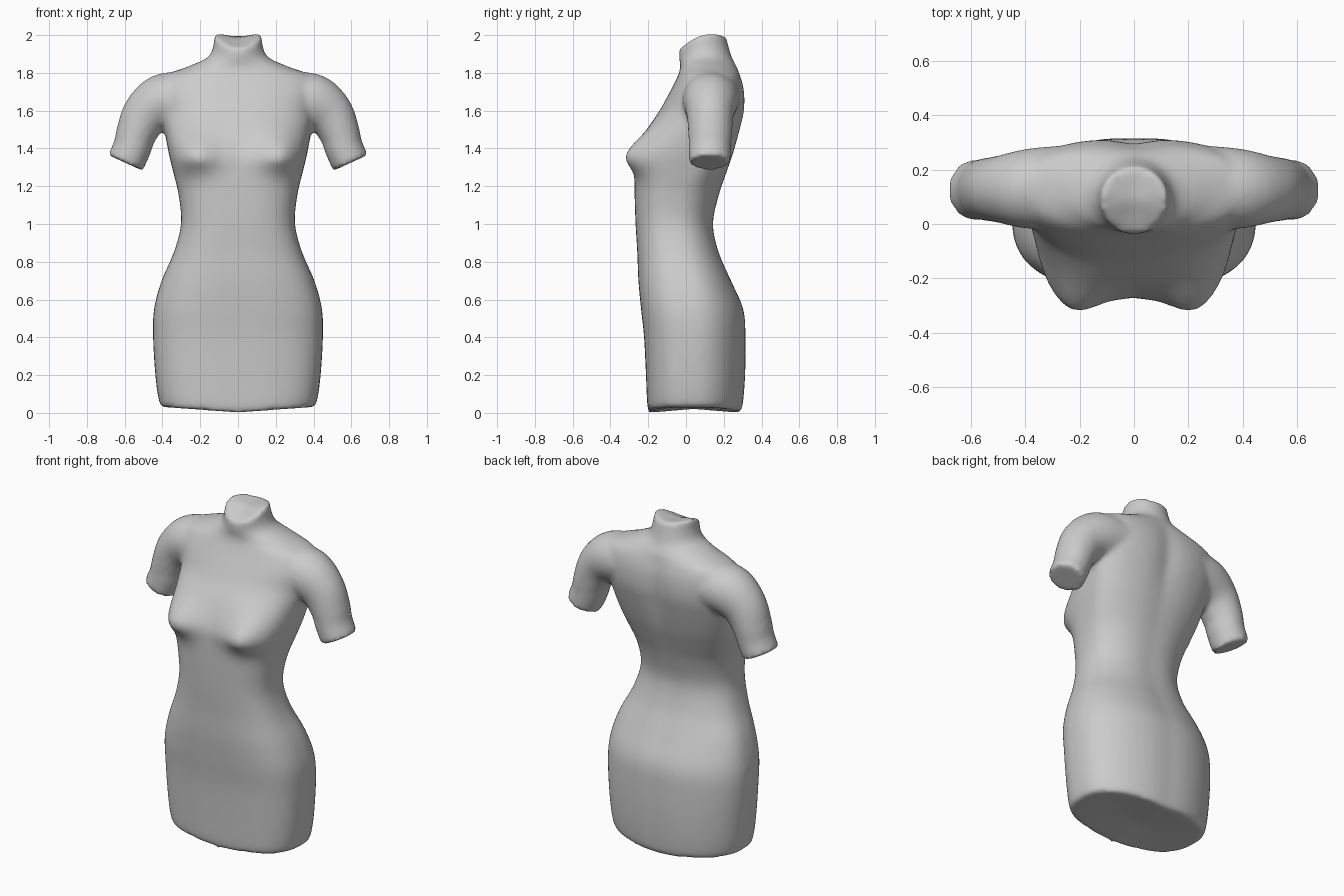
import bpy, bmesh, math
from mathutils import Vector

if "Cube" in bpy.data.objects:
    bpy.data.objects.remove(bpy.data.objects["Cube"])

SEG = 48

# torso sections: height, half width, front y, back y, widest y, front and back squareness
TORSO = [
    (0.00, .405, -.195, .290, .05, 2.9, 2.1), (0.04, .418, -.205, .305, .05, 2.9, 2.1),
    (0.20, .438, -.212, .318, .05, 2.9, 2.1), (0.40, .450, -.222, .320, .05, 2.9, 2.1),
    (0.55, .445, -.238, .308, .04, 2.9, 2.1), (0.70, .405, -.252, .243, .02, 2.8, 2.15),
    (0.85, .340, -.258, .178, -.03, 2.7, 2.2), (1.00, .302, -.267, .148, -.05, 2.7, 2.2),
    (1.15, .314, -.272, .178, -.03, 2.8, 2.2), (1.27, .342, -.272, .218, .02, 2.9, 2.3),
    (1.37, .366, -.262, .253, .06, 2.9, 2.4), (1.50, .390, -.205, .290, .10, 2.6, 2.5),
    (1.60, .405, -.140, .312, .12, 2.4, 2.6), (1.70, .425, -.085, .312, .12, 2.4, 2.6),
    (1.78, .400, -.045, .293, .13, 2.3, 2.5), (1.83, .275, -.030, .272, .13, 2.1, 2.2),
    (1.88, .165, -.035, .247, .10, 2.0, 2.0), (1.94, .132, -.038, .229, .095, 2.0, 2.0),
    (2.01, .126, -.038, .211, .085, 2.0, 2.0)]

# arm path: x, z, y, radius across the path, radius in y
ARM = [(.12, 1.67, .130, .12, .150), (.28, 1.67, .135, .135, .152),
       (.40, 1.648, .130, .145, .146), (.49, 1.577, .128, .126, .124),
       (.540, 1.475, .128, .107, .116), (.558, 1.41, .126, .102, .112),
       (.596, 1.324, .125, .101, .110)]


def smooth_rows(rows, steps):
    """Catmull-Rom interpolation through rows of numbers."""
    out = []
    for i in range(len(rows) - 1):
        quad = [rows[max(i - 1, 0)], rows[i], rows[i + 1], rows[min(i + 2, len(rows) - 1)]]
        for s in range(steps):
            t = s / steps
            out.append(tuple(
                b + .5 * t * (c - a + t * (2*a - 5*b + 4*c - d + t * (3*(b - c) + d - a)))
                for a, b, c, d in zip(*quad)))
    return out + [rows[-1]]


def loft(bm, rings):
    """Skin closed rings and cap both ends with a fan."""
    loops = [[bm.verts.new(p) for p in ring] for ring in rings]
    for a, b in zip(loops, loops[1:]):
        for i in range(SEG):
            j = (i + 1) % SEG
            bm.faces.new((a[i], a[j], b[j], b[i]))
    for loop in (loops[0], loops[-1]):
        mid = bm.verts.new(sum((v.co for v in loop), Vector()) / SEG)
        for i in range(SEG):
            bm.faces.new((loop[i], loop[(i + 1) % SEG], mid))


def bell(d, width):
    return math.exp(-.5 * (d / width) ** 2)


def torso_ring(row):
    z, w, front, back, yc, n_front, n_back = row
    ring = []
    for k in range(SEG):
        a = math.tau * k / SEG
        c, s = math.cos(a), math.sin(a)
        n = n_back if s > 0 else n_front
        x = w * math.copysign(abs(c) ** (2 / n), c)
        y = yc + (back - yc if s > 0 else yc - front) * math.copysign(abs(s) ** (2 / n), s)
        if s < 0:   # bust
            y -= .086 * bell(abs(x) - .235, .085) * bell(z - 1.36, .085 if z > 1.36 else .06) * min(1, -2 * s)
        else:   # spine groove
            y -= (.006 * (z < 1.8) + .016 * bell(z - 1.6, .13)) * bell(x, .05) * s
        # slanted neck top, and hem dipping at the middle
        zz = z - 2.4 * (y - .14) ** 2 * max(0, (z - 1.85) / .15)
        zz += .03 * abs(x) / .4 * max(0, 1 - z / .12)
        ring.append((x, y, zz))
    return ring


def arm_rings(side):
    rows = smooth_rows(ARM, 4)
    rings = []
    for i, (x, z, y, r, ry) in enumerate(rows):
        p, q = rows[max(i - 2, 0)], rows[min(i + 2, len(rows) - 1)]
        t = Vector((q[0] - p[0], q[1] - p[1])).normalized()
        ring = []
        for k in range(SEG):
            a = math.tau * k / SEG
            u = r * math.cos(a)
            ring.append((side * (x - t.y * u), y + ry * math.sin(a), z + t.x * u))
        rings.append(ring)
    return rings


# body and both arms, fused into one skin
bm = bmesh.new()
loft(bm, [torso_ring(r) for r in smooth_rows(TORSO, 4)])
for side in (1, -1):
    loft(bm, arm_rings(side))
bmesh.ops.recalc_face_normals(bm, faces=bm.faces)
mesh = bpy.data.meshes.new("dress_form_torso")
bm.to_mesh(mesh)
bm.free()
torso = bpy.data.objects.new("dress_form_torso", mesh)
bpy.context.collection.objects.link(torso)

fuse = torso.modifiers.new("fuse", 'REMESH')
fuse.mode = 'VOXEL'
fuse.voxel_size = .013
fuse.use_smooth_shade = True
soften = torso.modifiers.new("soften", 'SMOOTH')
soften.factor = .5
soften.iterations = 12
